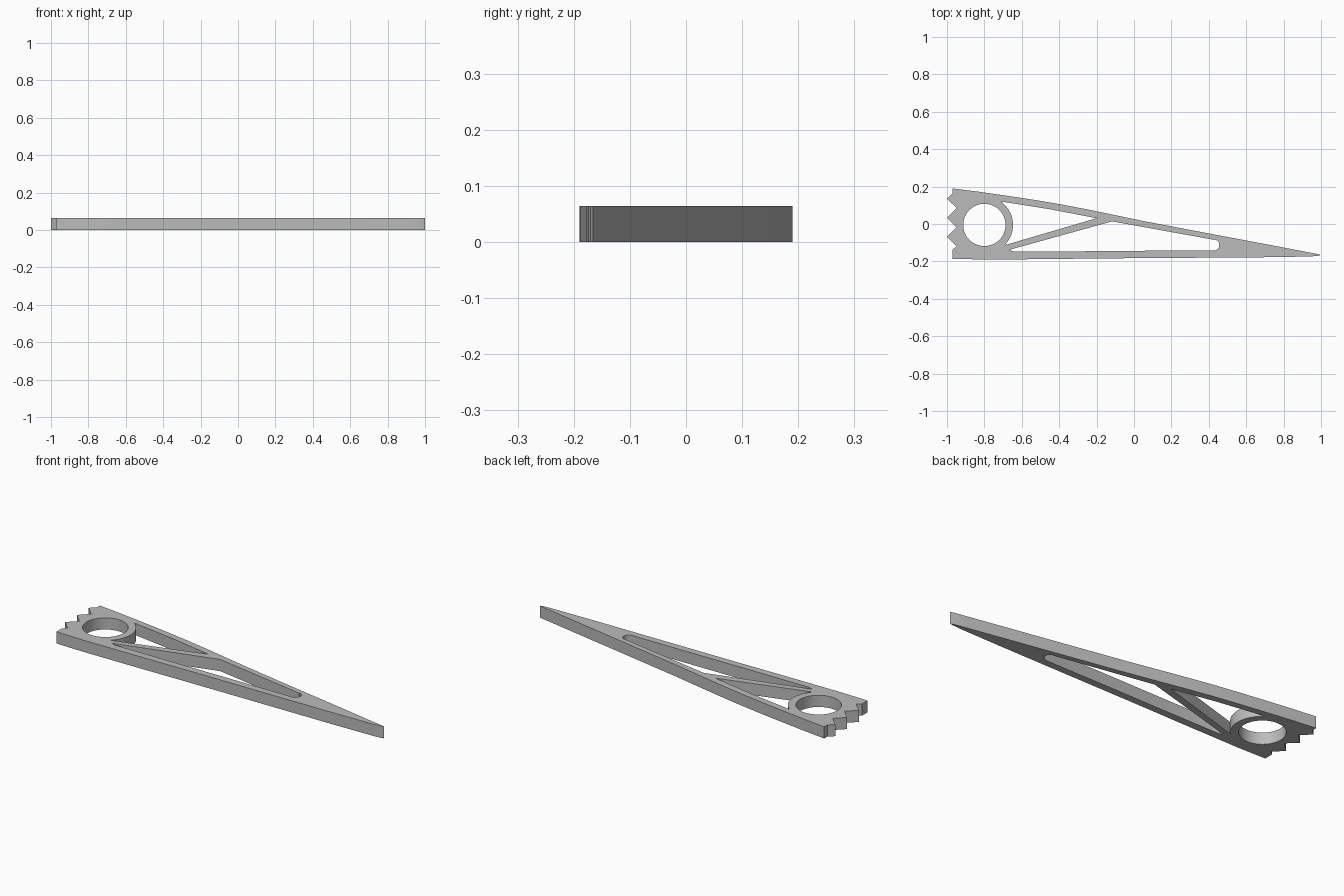
import bpy
from math import cos, sin, radians

cube = bpy.data.objects.get("Cube")
if cube:
    bpy.data.objects.remove(cube, do_unlink=True)

THICK = 0.064
BORE = (-0.80, -0.005)


def arc(centre, radius, start, end, steps):
    """Points along a circular arc, angles in degrees."""
    angles = [radians(start + (end - start) * i / steps) for i in range(steps + 1)]
    return [(centre[0] + radius * cos(a), centre[1] + radius * sin(a)) for a in angles]


def add_loop(curve, points):
    spline = curve.splines.new("POLY")
    spline.points.add(len(points) - 1)
    for p, (x, y) in zip(spline.points, points):
        p.co = (x, y, 0, 1)
    spline.use_cyclic_u = True


# Tapered outer edge, from the top corner round the tip to the bottom corner
outline = [(-0.97, 0.19), (-0.84, 0.174), (-0.70, 0.154), (-0.54, 0.13),
           (-0.39, 0.105), (-0.24, 0.076), (-0.09, 0.045), (0.06, 0.014),
           (0.25, -0.022), (0.45, -0.06), (0.70, -0.107), (0.90, -0.145),
           (0.98, -0.16), (1.0, -0.166), (0.98, -0.171), (0.93, -0.174),
           (0.68, -0.178), (0.25, -0.181), (-0.18, -0.184), (-0.50, -0.188),
           (-0.80, -0.19), (-0.97, -0.186), (-0.97, -0.137)]
# Zigzag teeth on the wide end
for i in range(3):
    y = -0.119 + 0.102 * i
    outline += [(-0.948, y), (-1.0, y + 0.051)]
outline.append((-0.97, 0.163))

# Round bore
bore = arc(BORE, 0.113, 0, 360, 64)[:-1]

# Triangular window that wraps the ring
upper_window = arc(BORE, 0.153, -45, 55, 24) + [(-0.45, 0.079), (-0.20, 0.031)]

# Long window with a rounded end
lower_window = [(-0.667, -0.138), (-0.117, 0.014), (0.06, -0.018), (0.43, -0.085)]
lower_window += arc((0.426, -0.112), 0.03, 75, -90, 12)
lower_window += [(0.06, -0.143), (-0.30, -0.146), (-0.645, -0.147)]

curve = bpy.data.curves.new("tapered_bracket", "CURVE")
curve.dimensions = "2D"
curve.fill_mode = "BOTH"
curve.extrude = THICK / 2
for loop in (outline, bore, upper_window, lower_window):
    add_loop(curve, loop)

bracket = bpy.data.objects.new("tapered_bracket", curve)
bpy.context.collection.objects.link(bracket)
bracket.location.z = THICK / 2

# Plain grey
grey = bpy.data.materials.new("grey")
grey.use_nodes = True
colour = (0.5, 0.5, 0.5, 1)
grey.diffuse_color = colour
grey.node_tree.nodes["Principled BSDF"].inputs["Base Color"].default_value = colour
curve.materials.append(grey)

# Turn into a solid mesh with sharp rims and smooth arcs
bpy.ops.object.select_all(action="DESELECT")
bracket.select_set(True)
bpy.context.view_layer.objects.active = bracket
bpy.ops.object.convert(target="MESH")
bpy.ops.object.mode_set(mode="EDIT")
bpy.ops.mesh.select_all(action="SELECT")
bpy.ops.mesh.remove_doubles(threshold=0.0001)
bpy.ops.mesh.normals_make_consistent(inside=False)
bpy.ops.object.mode_set(mode="OBJECT")
bpy.ops.object.shade_smooth_by_angle(angle=radians(30))
